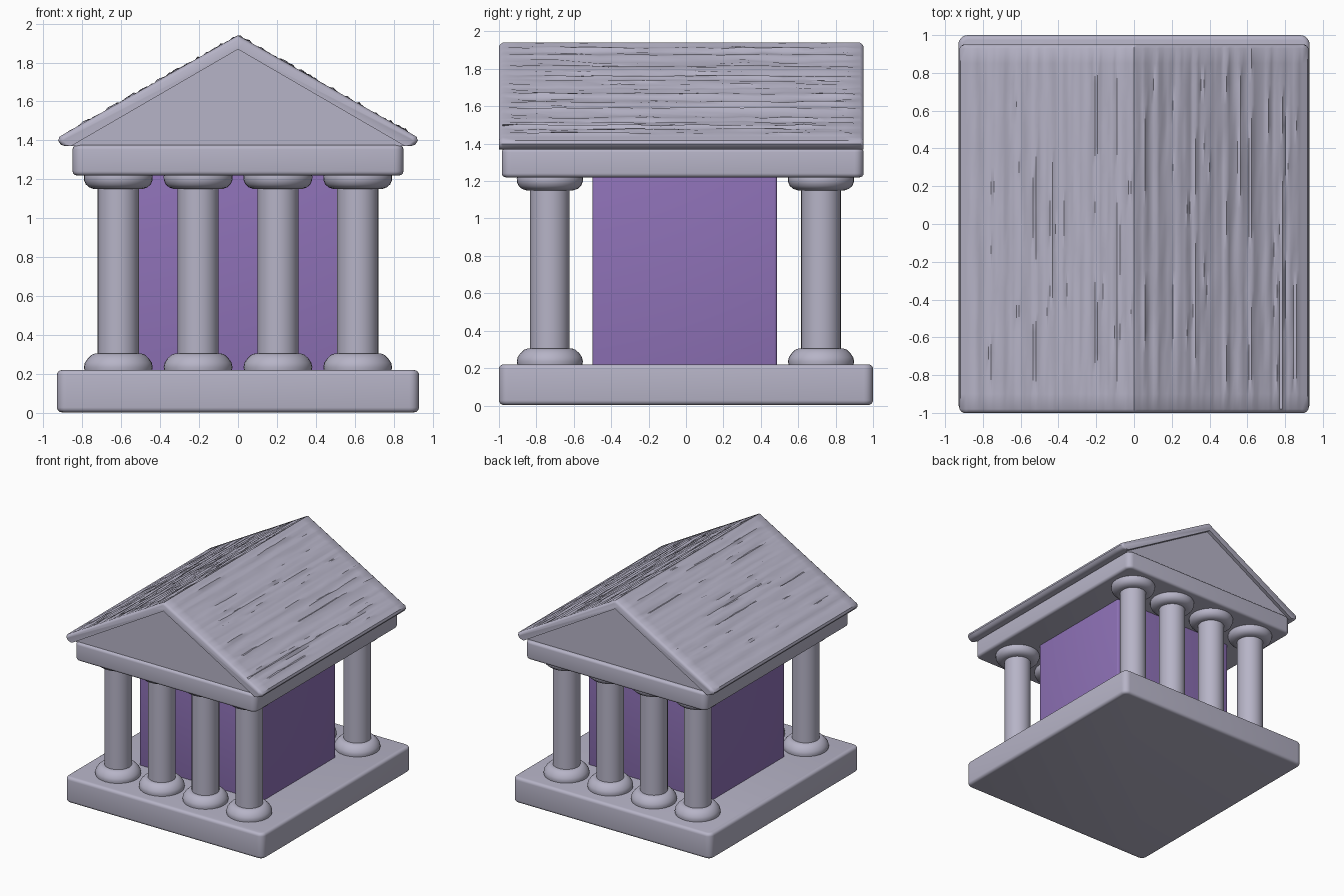
import bpy, bmesh, math, random

if "Cube" in bpy.data.objects:
    bpy.data.objects.remove(bpy.data.objects["Cube"])

random.seed(4)


def material(name, rgb):
    m = bpy.data.materials.new(name)
    m.diffuse_color = (*rgb, 1)
    m.use_nodes = True
    m.node_tree.nodes["Principled BSDF"].inputs["Base Color"].default_value = m.diffuse_color
    return m


STONE = material("grey stone", (0.47, 0.455, 0.57))
PURPLE = material("purple wall", (0.27, 0.165, 0.47))


def finish(name, bm, mat, bevel=0.0, angle=35):
    bmesh.ops.recalc_face_normals(bm, faces=bm.faces)
    me = bpy.data.meshes.new(name)
    bm.to_mesh(me)
    bm.free()
    me.materials.append(mat)
    ob = bpy.data.objects.new(name, me)
    bpy.context.collection.objects.link(ob)
    bpy.ops.object.select_all(action='DESELECT')
    ob.select_set(True)
    bpy.context.view_layer.objects.active = ob
    if bevel:
        mod = ob.modifiers.new("rounded edges", 'BEVEL')
        mod.width, mod.segments, mod.limit_method = bevel, 4, 'ANGLE'
        bpy.ops.object.modifier_apply(modifier=mod.name)
    bpy.ops.object.shade_smooth_by_angle(angle=math.radians(angle))
    return ob


def box(name, x, y, z, mat, bevel, corner=0.0):
    bm = bmesh.new()
    bmesh.ops.create_cube(bm, size=1)
    for v in bm.verts:
        for i, (lo, hi) in enumerate((x, y, z)):
            v.co[i] = hi if v.co[i] > 0 else lo
    if corner:  # rounder upright corners
        upright = [e for e in bm.edges if abs(e.verts[0].co.z - e.verts[1].co.z) > 0.01]
        bmesh.ops.bevel(bm, geom=upright, offset=corner, segments=5, profile=0.5,
                        affect='EDGES')
    return finish(name, bm, mat, bevel)


def column(name, x, y, profile, sides=32):
    bm = bmesh.new()
    rings = [[bm.verts.new((x + r * math.cos(2 * math.pi * i / sides),
                            y + r * math.sin(2 * math.pi * i / sides), z))
              for i in range(sides)] for r, z in profile]
    for a, b in zip(rings, rings[1:]):
        for i in range(sides):
            j = (i + 1) % sides
            bm.faces.new((a[i], a[j], b[j], b[i]))
    bm.faces.new(rings[0])
    bm.faces.new(rings[-1])
    return finish(name, bm, STONE, angle=50)


# Plinth, inner chamber and entablature
box("plinth", (-0.93, 0.93), (-1, 1), (0.003, 0.22), STONE, 0.025, 0.05)
box("inner_chamber", (-0.578, 0.578), (-0.5, 0.487), (0.2, 1.24), PURPLE, 0.015)
box("entablature", (-0.85, 0.85), (-0.985, 0.95), (1.22, 1.376), STONE, 0.022, 0.05)

# Columns with rounded bases and capitals, four at each end
PROFILE = [(0.172, 0.21), (0.177, 0.235), (0.172, 0.258), (0.157, 0.28),
           (0.138, 0.298), (0.122, 0.304), (0.106, 0.305), (0.106, 1.15),
           (0.128, 1.151), (0.15, 1.159), (0.167, 1.174), (0.176, 1.195),
           (0.177, 1.215), (0.172, 1.232)]
for end, y in (("front", -0.728), ("back", 0.722)):
    for i in range(4):
        column(f"{end}_column_{i + 1}", -0.615 + 0.41 * i, y, PROFILE)

# Pediment: solid gable under the roof
bm = bmesh.new()
ends = [[bm.verts.new((x, y, z)) for x, z in ((-0.86, 1.37), (0.86, 1.37), (0, 1.89))]
        for y in (-0.965, 0.92)]
for f in ends:
    bm.faces.new(f)
for i in range(3):
    j = (i + 1) % 3
    bm.faces.new((ends[0][i], ends[0][j], ends[1][j], ends[1][i]))
finish("pediment", bm, STONE)

# Roof: chevron section swept front to back, with fine random grooves on top
N = 60
top = [(-0.89 + 1.78 * i / (2 * N)) for i in range(2 * N + 1)]
eave = [(0.918, 1.418), (0.924, 1.398), (0.91, 1.378), (0.885, 1.37), (0.85, 1.375)]
section = [(x, 1.94 - 0.567 * abs(x)) for x in top] + eave + [(0, 1.868)]
section += [(-x, z) for x, z in reversed(eave)]
stations = [(-1, 0.022), (-0.994, 0.01), (-0.98, 0), (-0.9, 0)]
stations += [(-0.9 + 1.75 * i / 16, 0) for i in range(1, 16)]
stations += [(0.85, 0), (0.93, 0), (0.944, 0.01), (0.95, 0.022)]
groove = [random.uniform(-0.007, 0.006) for _ in top]
bm = bmesh.new()
rings = []
for y, inset in stations:
    ring = []
    for i, (x, z) in enumerate(section):
        if i < len(top):
            z -= inset
            if -0.91 < y < 0.86 and 1 < i < 2 * N - 1 and i != N:
                z += groove[i] + random.uniform(-0.005, 0.005)
        elif abs(x) > 0.87:
            x -= math.copysign(inset, x)
        ring.append(bm.verts.new((x, y, z)))
    rings.append(ring)
n = len(section)
for a, b in zip(rings, rings[1:]):
    for i in range(n):
        j = (i + 1) % n
        bm.faces.new((a[i], a[j], b[j], b[i]))
bm.faces.new(rings[0])
bm.faces.new(rings[-1])
finish("roof", bm, STONE, angle=40)
